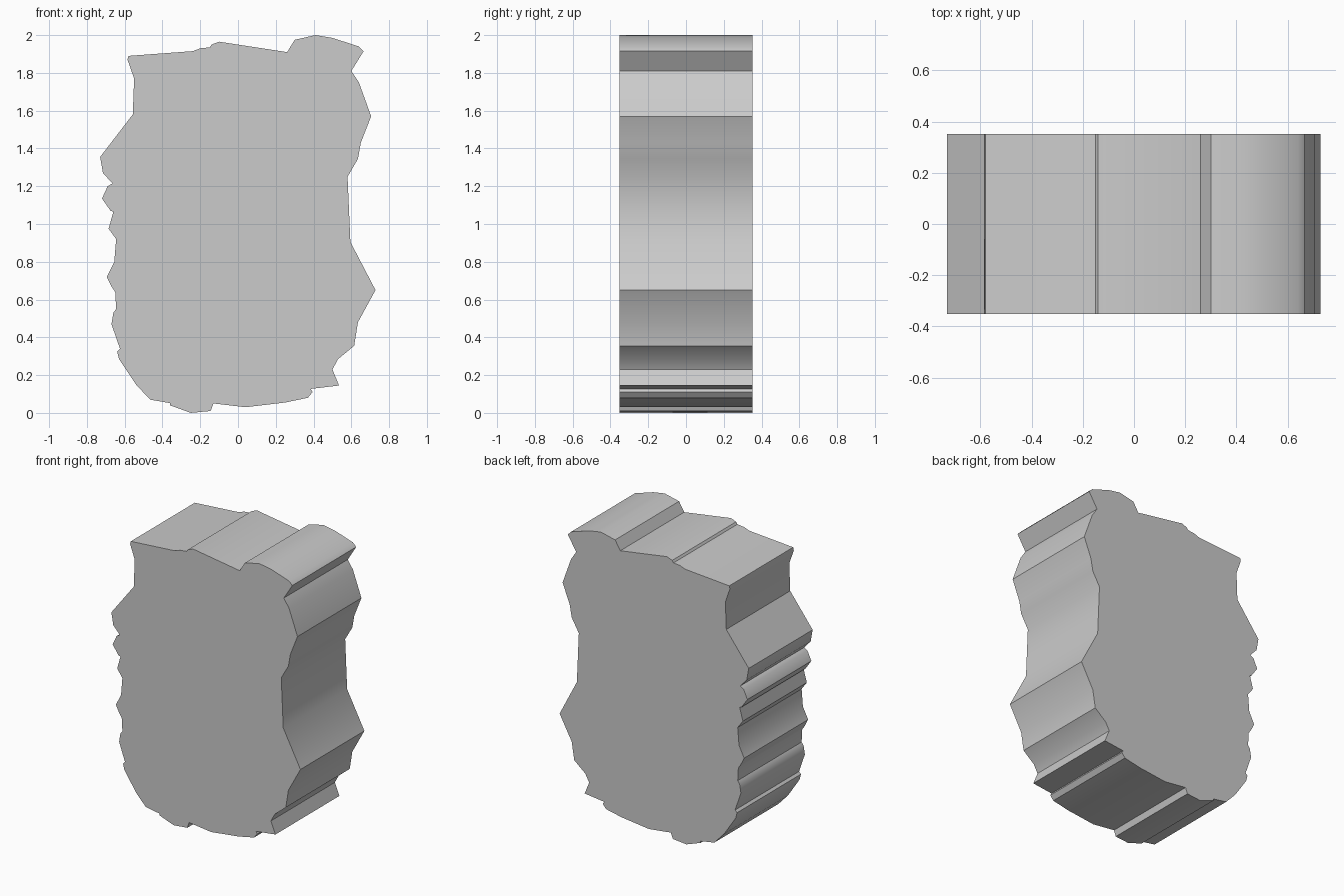
import bpy, bmesh, math

HALF_DEPTH = 0.352

# Outline of the slab seen from the front (x, z), clockwise from top left
top = [(-0.58, 1.89), (-0.24, 1.915), (-0.20, 1.93), (-0.15, 1.935), (-0.14, 1.95),
       (-0.10, 1.965), (0.26, 1.91), (0.30, 1.975), (0.41, 2.0), (0.50, 1.985),
       (0.64, 1.94), (0.665, 1.915)]
right = [(0.60, 1.81), (0.64, 1.75), (0.705, 1.57), (0.65, 1.43), (0.635, 1.345),
         (0.58, 1.25), (0.595, 0.905), (0.728, 0.65), (0.635, 0.48), (0.615, 0.355),
         (0.53, 0.285), (0.50, 0.23), (0.535, 0.145)]
bottom = [(0.385, 0.127), (0.395, 0.11), (0.37, 0.08), (0.25, 0.055), (0.04, 0.03),
          (-0.13, 0.05), (-0.145, 0.01), (-0.25, 0.0), (-0.36, 0.04), (-0.36, 0.052),
          (-0.465, 0.07), (-0.54, 0.15)]
left = [(-0.63, 0.285), (-0.64, 0.325), (-0.625, 0.34), (-0.67, 0.47), (-0.66, 0.53),
        (-0.645, 0.55), (-0.65, 0.64), (-0.67, 0.67), (-0.695, 0.72), (-0.655, 0.80),
        (-0.645, 0.92), (-0.685, 0.975), (-0.66, 1.065), (-0.675, 1.07), (-0.72, 1.135),
        (-0.69, 1.20), (-0.665, 1.215), (-0.715, 1.27), (-0.73, 1.355), (-0.557, 1.58),
        (-0.55, 1.77), (-0.585, 1.87)]

# Rock slab: fill the outline and extrude it front to back
bm = bmesh.new()
face = bm.faces.new([bm.verts.new((x, -HALF_DEPTH, z)) for x, z in top + right + bottom + left])
result = bmesh.ops.extrude_face_region(bm, geom=[face], use_keep_orig=True)
back = [v for v in result["geom"] if isinstance(v, bmesh.types.BMVert)]
bmesh.ops.translate(bm, verts=back, vec=(0, 2 * HALF_DEPTH, 0))
bmesh.ops.recalc_face_normals(bm, faces=bm.faces)
bmesh.ops.triangulate(bm, faces=[f for f in bm.faces if len(f.verts) > 4])

mesh = bpy.data.meshes.new("rock_slab")
bm.to_mesh(mesh)
bm.free()
slab = bpy.data.objects.new("rock_slab", mesh)
bpy.context.collection.objects.link(slab)

# Rounded rim with sharp creases
bpy.context.view_layer.objects.active = slab
slab.select_set(True)
bpy.ops.object.shade_smooth_by_angle(angle=math.radians(35))
